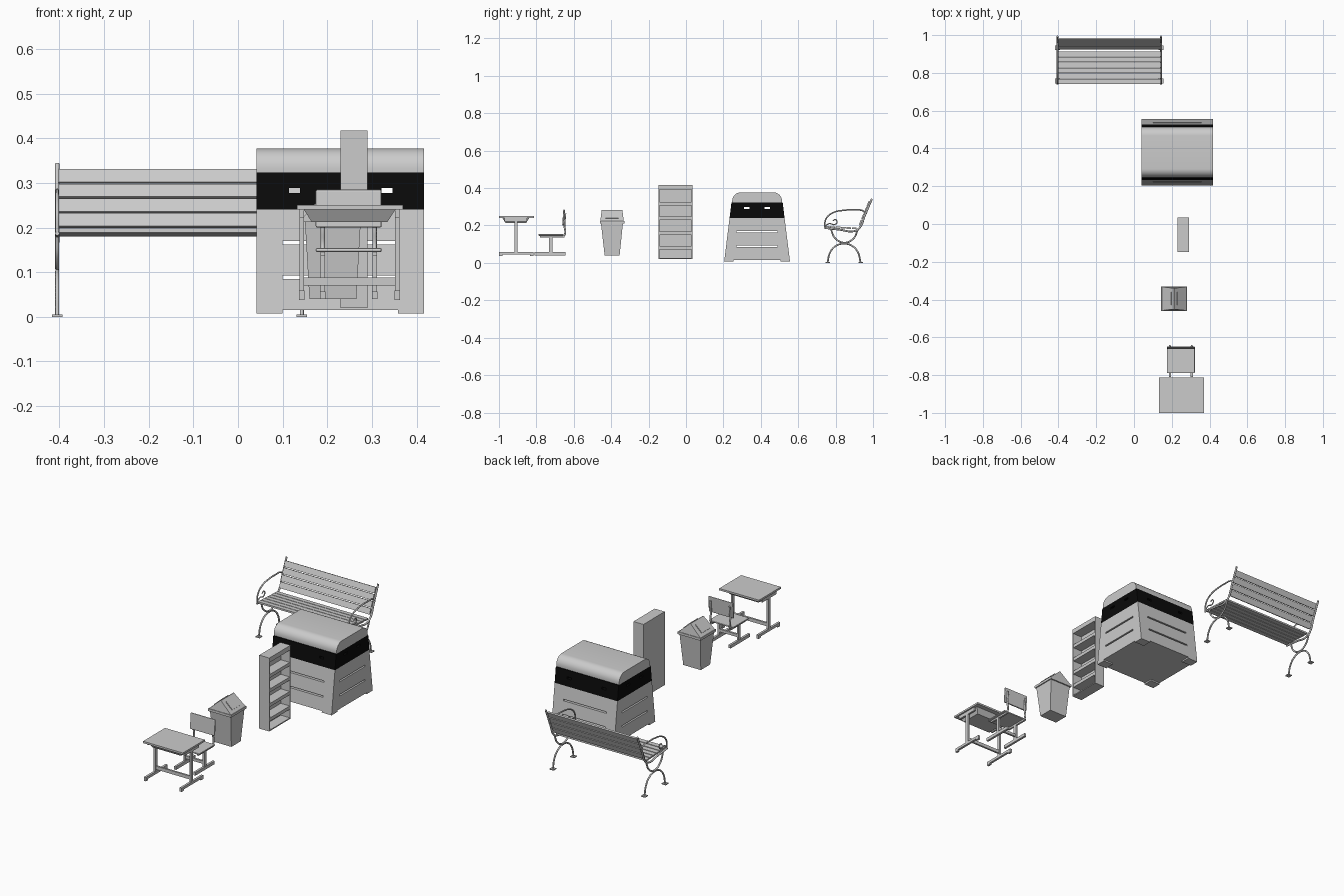
import bpy, math
from mathutils import Vector

cube = bpy.data.objects.get("Cube")
if cube:
    bpy.data.objects.remove(cube, do_unlink=True)


def material(name, v):
    m = bpy.data.materials.new(name)
    m.use_nodes = True
    m.diffuse_color = (v, v, v, 1)
    m.node_tree.nodes["Principled BSDF"].inputs["Base Color"].default_value = (v, v, v, 1)
    return m


GREY = material("light_grey", 0.6)
BLACK = material("black", 0.003)


def add(name, mesh, mat=GREY):
    mesh.materials.clear()
    mesh.materials.append(mat)
    ob = bpy.data.objects.new(name, mesh)
    bpy.context.collection.objects.link(ob)
    return ob


def block(name, x, y, z, top=None, mat=GREY):
    """Box from ranges; top gives other x and y ranges for a tapered box."""
    tx, ty = top or (x, y)
    verts = [(a, b, z[0]) for b in y for a in x] + [(a, b, z[1]) for b in ty for a in tx]
    faces = [(0, 2, 3, 1), (4, 5, 7, 6), (0, 1, 5, 4), (1, 3, 7, 5), (3, 2, 6, 7), (2, 0, 4, 6)]
    me = bpy.data.meshes.new(name)
    me.from_pydata(verts, [], faces)
    return add(name, me, mat)


def baked(ob):
    bpy.context.view_layer.update()
    dg = bpy.context.evaluated_depsgraph_get()
    return bpy.data.meshes.new_from_object(ob.evaluated_get(dg))


def cut(ob, *ranges):
    """Cut a box-shaped hole through an object."""
    tool = block("cutter", *ranges)
    mod = ob.modifiers.new("cut", "BOOLEAN")
    mod.operation, mod.object, mod.solver = "DIFFERENCE", tool, "EXACT"
    me = baked(ob)
    ob.modifiers.clear()
    ob.data = me
    bpy.data.objects.remove(tool, do_unlink=True)


def tube(name, x, points, radius):
    """Smooth round bar through (y, z) points at one x."""
    cu = bpy.data.curves.new(name, "CURVE")
    cu.dimensions, cu.bevel_depth, cu.bevel_resolution = "3D", radius, 2
    cu.resolution_u, cu.use_fill_caps = 6, True
    sp = cu.splines.new("BEZIER")
    sp.bezier_points.add(len(points) - 1)
    for p, (y, z) in zip(sp.bezier_points, points):
        p.co = (x, y, z)
        p.handle_left_type = p.handle_right_type = "AUTO"
    tmp = bpy.data.objects.new("tmp", cu)
    bpy.context.collection.objects.link(tmp)
    me = baked(tmp)
    bpy.data.objects.remove(tmp, do_unlink=True)
    me.shade_smooth()
    return add(name, me)


def prism(name, x, profile):
    """Extrude a (y, z) profile along x."""
    n = len(profile)
    verts = [(a, y, z) for a in x for y, z in profile]
    faces = [(i, (i + 1) % n, (i + 1) % n + n, i + n) for i in range(n)]
    faces += [tuple(range(n))[::-1], tuple(range(n, 2 * n))]
    me = bpy.data.meshes.new(name)
    me.from_pydata(verts, [], faces)
    return add(name, me)


def slat(name, x, a, b, thick):
    """Board whose cross-section runs from a to b in (y, z)."""
    a, b = Vector(a), Vector(b)
    d = (b - a).normalized()
    n = Vector((-d.y, d.x)) * thick / 2
    prism(name, x, [a - n, b - n, b + n, a + n])


# School desk
block("desk_top", (.132, .37), (-1, -.812), (.241, .251))
block("desk_tray", (.165, .335), (-.965, -.855), (.213, .241), ((.147, .353), (-.982, -.837)))
for side, x in (("right", .143), ("left", .357)):
    block(f"desk_post_{side}", (x - .005, x + .005), (-.918, -.9), (.05, .242))
    block(f"desk_foot_{side}", (x - .006, x + .006), (-1, -.815), (.045, .059))
    block(f"desk_brace_{side}", (x - .005, x + .005), (-.97, -.85), (.222, .242))
    for y in (-.99, -.825):
        block(f"desk_pad_{side}", (x - .006, x + .006), (y - .01, y + .01), (.038, .046))
block("desk_crossbar", (.143, .357), (-.914, -.904), (.07, .088))

# School chair
seat = block("chair_seat", (.174, .322), (-.79, -.655), (.145, .154))
back = block("chair_back", (.174, .322), (-.662, -.653), (.2, .285), ((.174, .322), (-.656, -.647)))
for ob in (seat, back):
    mod = ob.modifiers.new("rounding", "BEVEL")
    mod.width, mod.segments = .004, 2
for side, x in (("right", .19), ("left", .306)):
    block(f"chair_post_{side}", (x - .005, x + .005), (-.732, -.715), (.05, .146))
    block(f"chair_foot_{side}", (x - .006, x + .006), (-.81, -.645), (.04, .057))
    block(f"chair_rail_{side}", (x - .005, x + .005), (-.78, -.65), (.136, .146))
    tube(f"chair_back_post_{side}", x, [(-.66, .14), (-.647, .155), (-.65, .2), (-.645, .265)], .005)
block("chair_crossbar", (.19, .306), (-.729, -.718), (.07, .085))

# Waste bin with a gabled lid and a flap on each slope
block("bin_body", (.16, .265), (-.435, -.355), (.04, .215), ((.15, .275), (-.455, -.337)))
block("bin_rim", (.144, .281), (-.461, -.33), (.212, .225))
block("bin_lid", (.147, .278), (-.458, -.333), (.225, .283), ((.211, .214), (-.451, -.34)))
for side, s in (("right", -1), ("left", 1)):
    ys = (-.43, -.361)
    xs = sorted((.2125 + s * .052, .2125 + s * .04))
    outer, inner = .2125 + s * .054, .2125 + s * .016
    me = bpy.data.meshes.new("bin_flap")
    zs = (.238, .273)
    me.from_pydata([(outer, ys[0], zs[0]), (outer, ys[1], zs[0]),
                    (inner, ys[1], zs[1]), (inner, ys[0], zs[1])], [], [(0, 1, 2, 3)[::s]])
    flap = add(f"bin_flap_{side}", me)
    mod = flap.modifiers.new("thickness", "SOLIDIFY")
    mod.thickness, mod.offset = .004, 0

# Bookcase, open towards +x
X, Y = (.23, .29), (-.147, .035)
block("bookcase_back", (.23, .235), Y, (.02, .417))
for y in (Y[0], Y[1] - .005):
    block("bookcase_side", X, (y, y + .005), (.02, .417))
block("bookcase_top", X, Y, (.392, .417))
block("bookcase_plinth", X, Y, (.02, .026))
for i in range(5):
    z = .072 + i * .0785
    if i < 4:
        block(f"bookcase_shelf_{i + 1}", (.232, .289), (-.143, .031), (z, z + .018))

# Vaulting box: tapered tiers with slots, black band and padded top
VX, MID = (.041, .417), .38


def span(half):
    return (MID - half, MID + half)


tiers = block("vault_tiers", VX, span(.176), (.007, .24), (VX, span(.147)))
for z in (.085, .162):
    cut(tiers, (0, .5), (.27, .49), (z, z + .008))
    cut(tiers, (.1, .358), (.1, .7), (z, z + .008))
cut(tiers, (0, .5), (.255, .505), (0, .015))
cut(tiers, (.1, .358), (.1, .7), (0, .015))
band = block("vault_band", VX, span(.147), (.24, .323), (VX, span(.137)), BLACK)
for a in (.114, .321):
    cut(band, (a, a + .025), (.1, .7), (.278, .289))
for a in (.31, .421):
    cut(band, (0, .5), (a, a + .029), (.289, .3))
R = .045
arc = [(math.cos(t * math.pi / 16), math.sin(t * math.pi / 16)) for t in range(9)]
right = [(MID + .133 - R + R * c, .377 - R + R * s) for c, s in arc]
outline = [(MID - .133, .323), (MID + .133, .323)] + right
outline += [(2 * MID - y, z) for y, z in reversed(right)]
pad = prism("vault_pad", VX, outline)
for p in pad.data.polygons:
    p.use_smooth = len(p.vertices) == 4
pad.data.set_sharp_from_angle(angle=math.radians(40))

# Park bench slats
BX = (-.402, .14)
for i in range(6):
    y, z = .742 + i * .029, .193 - i * .0015
    slat(f"bench_seat_slat_{i + 1}", BX, (y, z), (y + .025, z - .001), .009)
foot, top = Vector((.927, .2)), Vector((.982, .332))
for i in range(4):
    slat(f"bench_back_slat_{i + 1}", BX, foot.lerp(top, i / 4 + .01), foot.lerp(top, i / 4 + .23), .009)

# Park bench end frames
for side, x in (("right", -.405), ("left", .143)):
    tube(f"bench_seat_rail_{side}", x, [(.74, .187), (.82, .178), (.9, .17), (.93, .19),
                                        (.955, .25), (.994, .343)], .005)
    tube(f"bench_leg_arch_{side}", x, [(.757, .004), (.77, .055), (.8, .09), (.845, .103),
                                       (.89, .09), (.92, .055), (.933, .004)], .0045)
    tube(f"bench_leg_cradle_{side}", x, [(.775, .18), (.795, .135), (.845, .108),
                                         (.895, .13), (.918, .175)], .0045)
    tube(f"bench_arm_{side}", x, [(.965, .26), (.945, .279), (.9, .283), (.84, .281), (.785, .268),
                                  (.748, .235), (.742, .19)], .004)
    tube(f"bench_arm_scroll_{side}", x, [(.742, .195), (.765, .21), (.795, .205), (.808, .22),
                                         (.797, .232), (.785, .225)], .003)
    for y in (.757, .933):
        block(f"bench_foot_{side}", (x - .012, x + .012), (y - .012, y + .012), (0, .005))
